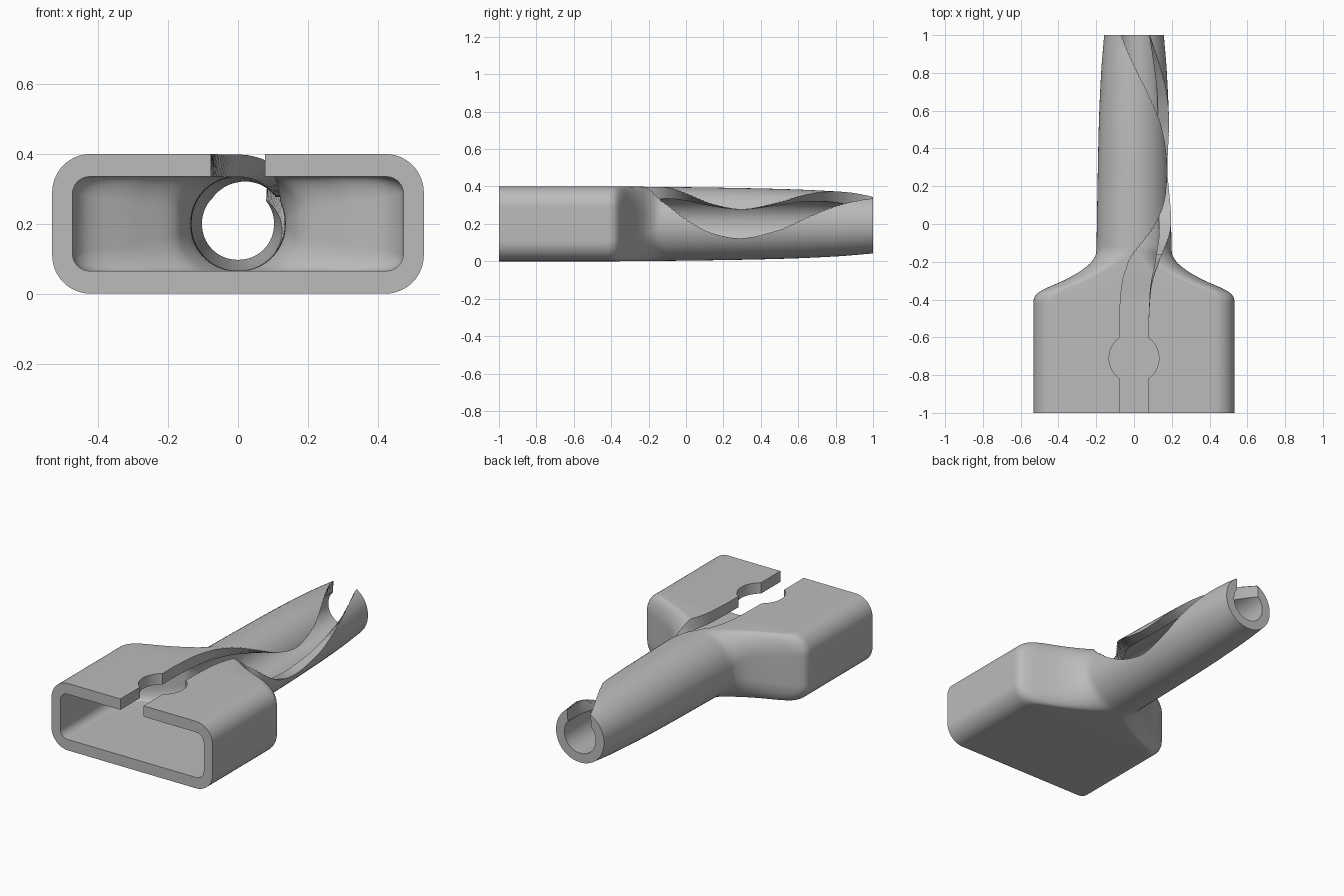
import bpy, bmesh
from math import cos, sin, pi, radians

if "Cube" in bpy.data.objects:
    bpy.data.objects.remove(bpy.data.objects["Cube"])

MID = 0.2  # height of the long axis

grey = bpy.data.materials.new("plain grey")
grey.use_nodes = True
colour = (0.5, 0.5, 0.5, 1)
grey.diffuse_color = colour
grey.node_tree.nodes["Principled BSDF"].inputs["Base Color"].default_value = colour


def curve(keys, y):
    """Smooth interpolation through (y, value) keys without overshoot."""
    if y <= keys[0][0]:
        return keys[0][1]
    if y >= keys[-1][0]:
        return keys[-1][1]
    slopes = [(b[1] - a[1]) / (b[0] - a[0]) for a, b in zip(keys, keys[1:])]
    tangents = [slopes[0]]
    for a, b in zip(slopes, slopes[1:]):
        tangents.append(2 * a * b / (a + b) if a * b > 0 else 0)
    tangents.append(slopes[-1])
    i = max(k for k in range(len(slopes)) if keys[k][0] <= y)
    d = keys[i + 1][0] - keys[i][0]
    t = (y - keys[i][0]) / d
    blend = t * t * (3 - 2 * t)
    return (keys[i][1] * (1 - blend) + keys[i + 1][1] * blend
            + d * tangents[i] * t * (1 - t) ** 2
            - d * tangents[i + 1] * t * t * (1 - t))


def section(y, w, h, r, steps=14):
    """Rounded rectangle across the long axis."""
    r = min(r, w * 0.98, h * 0.98)
    pts = []
    for q, (sx, sz) in enumerate([(1, 1), (-1, 1), (-1, -1), (1, -1)]):
        for k in range(steps + 1):
            a = (q + k / steps) * pi / 2
            pts.append((sx * (w - r) + r * cos(a), y,
                        MID + sz * (h - r) + r * sin(a)))
    return pts


def loft(name, rings, closed_loop):
    """Skin rings; join last to first when closed_loop, otherwise cap the ends."""
    bm = bmesh.new()
    loops = [[bm.verts.new(p) for p in ring] for ring in rings]
    pairs = list(zip(loops, loops[1:]))
    if closed_loop:
        pairs.append((loops[-1], loops[0]))
    else:
        bm.faces.new(loops[0])
        bm.faces.new(loops[-1])
    for a, b in pairs:
        for k in range(len(a)):
            n = (k + 1) % len(a)
            bm.faces.new((a[k], a[n], b[n], b[k]))
    bmesh.ops.recalc_face_normals(bm, faces=bm.faces)
    mesh = bpy.data.meshes.new(name)
    bm.to_mesh(mesh)
    bm.free()
    obj = bpy.data.objects.new(name, mesh)
    bpy.context.collection.objects.link(obj)
    return obj


# Outer and inner profiles along the axis
outer_w = [(-0.4, 0.532), (-0.375, 0.52), (-0.35, 0.485), (-0.3, 0.375),
           (-0.25, 0.285), (-0.2, 0.225), (-0.15, 0.2), (0.1, 0.195),
           (0.5, 0.187), (0.8, 0.174), (1, 0.158)]
outer_h = [(-0.4, 0.2), (-0.15, 0.198), (0.1, 0.195), (0.5, 0.187),
           (0.8, 0.174), (1, 0.158)]
outer_r = [(-0.4, 0.11), (-0.25, 0.13), (-0.12, 0.2)]
inner_w = [(-0.43, 0.474), (-0.38, 0.44), (-0.3, 0.29), (-0.22, 0.17),
           (-0.12, 0.135), (0.5, 0.13), (1, 0.103)]
inner_h = [(-0.15, 0.135), (0.5, 0.13), (1, 0.103)]
inner_r = [(-0.4, 0.05), (-0.12, 0.135)]

stations = [-1, -0.7, -0.45]
stations += [-0.42 + 0.0125 * k for k in range(28)]
stations += [-0.05 + 0.035 * k for k in range(31)]
rings = [section(y, curve(outer_w, y), curve(outer_h, y), curve(outer_r, y))
         for y in stations]
rings += [section(y, curve(inner_w, y), curve(inner_h, y), curve(inner_r, y))
          for y in reversed(stations)]
body = loft("hollow_nozzle_body", rings, True)
body.data.materials.append(grey)

# Slot that starts on top, swings round to the left side and returns
swing = [(-0.5, 90), (-0.35, 87), (-0.2, 75), (-0.1, 54), (0, 31), (0.15, 8),
         (0.29, 0), (0.5, 14), (0.6, 28), (0.8, 58), (1, 87), (1.1, 100)]
slot_rings = []
for y in [-1.1] + [-0.5 + 0.02 * k for k in range(81)]:
    a = radians(curve(swing, y))
    slot_rings.append([(r * cos(a) - s * sin(a), y, MID + r * sin(a) + s * cos(a))
                       for r, s in ((0.05, -0.077), (0.4, -0.077),
                                    (0.4, 0.077), (0.05, 0.077))])
slot = loft("slot_cutter", slot_rings, False)

# Round opening in the straight part of the slot
notch = loft("round_notch_cutter",
             [[(0.132 * cos(k * pi / 24), -0.71 + 0.132 * sin(k * pi / 24), z)
               for k in range(48)] for z in (0.25, 0.5)], False)

bpy.ops.object.select_all(action='DESELECT')
bpy.context.view_layer.objects.active = body
body.select_set(True)
for cutter in (slot, notch):
    cut = body.modifiers.new("cut", 'BOOLEAN')
    cut.operation = 'DIFFERENCE'
    cut.solver = 'EXACT'
    cut.object = cutter
    bpy.ops.object.modifier_apply(modifier=cut.name)
    bpy.data.objects.remove(cutter)
bpy.ops.object.shade_smooth_by_angle(angle=radians(30))
